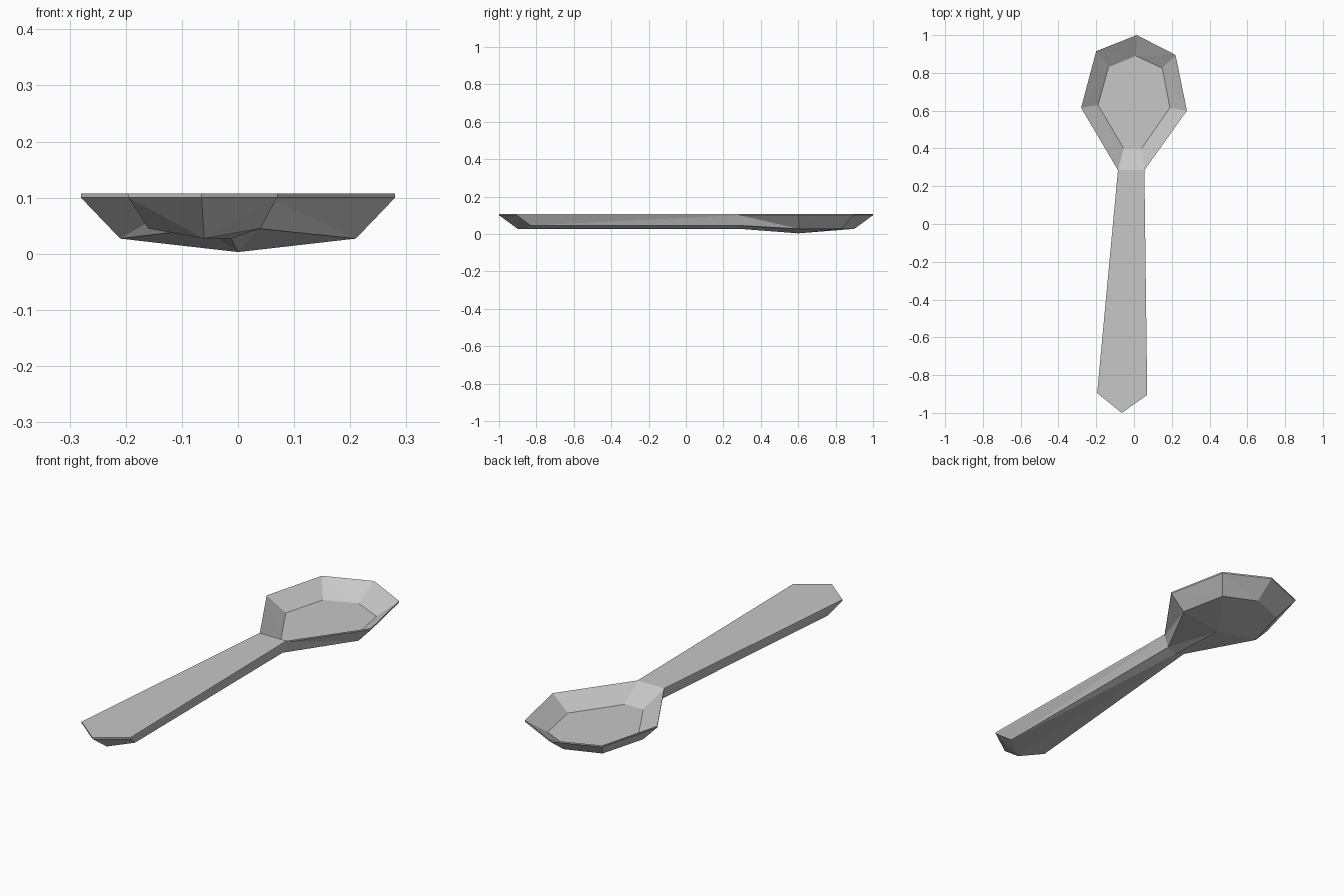
import bpy, bmesh

cube = bpy.data.objects.get("Cube")
if cube:
    bpy.data.objects.remove(cube, do_unlink=True)

metal = bpy.data.materials.new("grey metal")
metal.use_nodes = True
grey = (0.57, 0.57, 0.57, 1)
metal.diffuse_color = grey
metal.node_tree.nodes["Principled BSDF"].inputs["Base Color"].default_value = grey

RIM, LIP = 0.107, 0.1          # top and bottom of the thin edge band


def at_height(points, z):
    return [(x, y, z) for x, y in points]


def bridge(bm, a, b, count):
    """Quads between two matching rows of vertices."""
    for i in range(count):
        j = (i + 1) % len(a)
        bm.faces.new((a[i], a[j], b[j], b[i]))


def finish(bm, name):
    bmesh.ops.triangulate(bm, faces=[f for f in bm.faces if len(f.verts) == 4])
    mesh = bpy.data.meshes.new(name)
    bm.to_mesh(mesh)
    bm.free()
    mesh.materials.append(metal)
    bpy.context.collection.objects.link(bpy.data.objects.new(name, mesh))


def add_row(bm, points):
    return [bm.verts.new(p) for p in points]


# Neck cross-section shared by the bowl and the handle: right, middle, left
neck_top = [(0.055, 0.285), (-0.015, 0.285), (-0.085, 0.285)]
neck_low = [(0.035, 0.285, 0.045), (-0.012, 0.29, 0.027), (-0.06, 0.285, 0.045)]

# Bowl: outlines run from the right of the neck round the tip and back
rim = [neck_top[0], (0.28, 0.6), (0.22, 0.895), (0.015, 1.0),
       (-0.2, 0.915), (-0.28, 0.615), neck_top[2], neck_top[1]]
floor = [(0.04, 0.4), (0.19, 0.615), (0.15, 0.825), (0.01, 0.89),
         (-0.135, 0.83), (-0.19, 0.63), (-0.055, 0.4), (-0.008, 0.4)]
under = [(0.21, 0.605), (0.165, 0.83), (0.012, 0.9), (-0.15, 0.84), (-0.21, 0.62)]

bm = bmesh.new()
inner = add_row(bm, at_height(floor, 0.042))
top = add_row(bm, at_height(rim, RIM))
lip = add_row(bm, at_height(rim, LIP))
low = add_row(bm, [neck_low[0]] + at_height(under, 0.027) + [neck_low[2], neck_low[1]])
pole = bm.verts.new((0, 0.6, 0.003))
bm.faces.new(inner)
bridge(bm, top, inner, 8)
bridge(bm, lip, top, 6)        # the neck side stays open for the handle
bridge(bm, low, lip, 6)
for i in range(8):
    bm.faces.new((low[(i + 1) % 8], low[i], pole))
finish(bm, "bowl")

# Handle: flat top, sloped sides and a shallow keel underneath
outline = [neck_top[2], (-0.195, -0.895), (-0.065, -1.0), (0.07, -0.905), neck_top[0]]
bm = bmesh.new()
top = add_row(bm, at_height(outline, RIM))
lip = add_row(bm, at_height(outline, LIP))
low = add_row(bm, [neck_low[2], (-0.16, -0.83, 0.045), (-0.06, -0.9, 0.027),
                   (0.04, -0.83, 0.045), neck_low[0]])
keel = bm.verts.new(neck_low[1])
bm.faces.new(top)
bridge(bm, lip, top, 4)
bridge(bm, low, lip, 4)
bm.faces.new((low[1], low[0], keel, low[2]))
bm.faces.new((low[2], keel, low[4], low[3]))
finish(bm, "handle")
